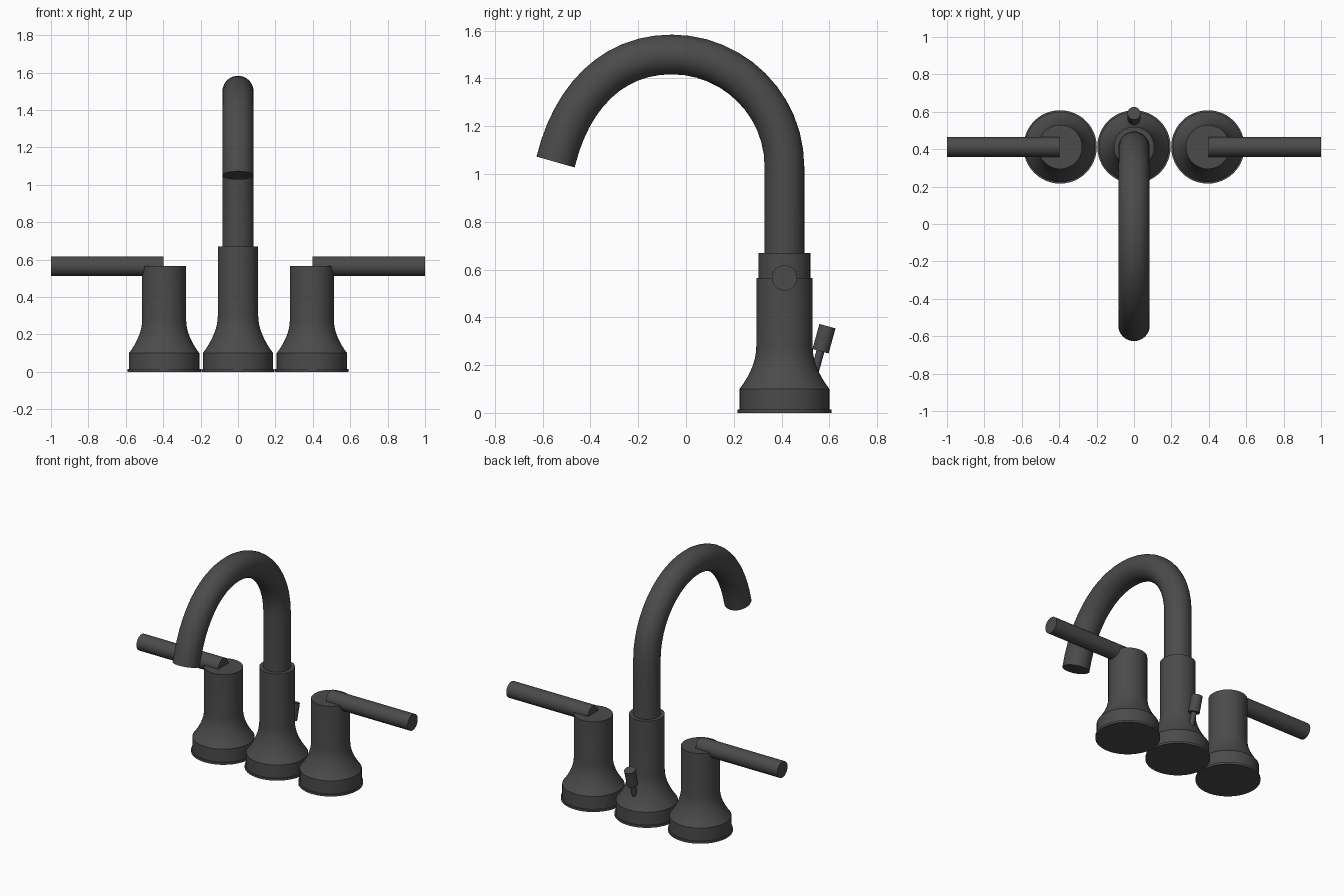
import bpy, bmesh, math
from mathutils import Vector

if "Cube" in bpy.data.objects:
    bpy.data.objects.remove(bpy.data.objects["Cube"])

CY = 0.412  # depth position of the three bases

metal = bpy.data.materials.new("dark_grey_metal")
metal.diffuse_color = (0.07, 0.07, 0.07, 1)
metal.use_nodes = True
metal.node_tree.nodes["Principled BSDF"].inputs["Base Color"].default_value = metal.diffuse_color


def sweep(name, path, radii, sides=40):
    """Tube with flat end caps along a path lying in a plane; one radius per point."""
    bm = bmesh.new()
    pts = [Vector(p) for p in path]
    rings = []
    straight = (pts[-1] - pts[0]).normalized()
    side = Vector((1, 0, 0)) if abs(straight.x) < 0.9 else Vector((0, 1, 0))
    for i, p in enumerate(pts):
        a, b = pts[max(i - 1, 0)], pts[min(i + 1, len(pts) - 1)]
        t = (b - a).normalized()
        up = t.cross(side).normalized()
        ring = []
        for k in range(sides):
            ang = 2 * math.pi * k / sides
            ring.append(bm.verts.new(p + radii[i] * (math.cos(ang) * side + math.sin(ang) * up)))
        rings.append(ring)
    for r0, r1 in zip(rings, rings[1:]):
        for k in range(sides):
            n = (k + 1) % sides
            bm.faces.new((r0[k], r0[n], r1[n], r1[k]))
    bm.faces.new(rings[0])
    bm.faces.new(rings[-1])
    bmesh.ops.recalc_face_normals(bm, faces=bm.faces)
    return finish(name, bm)


def finish(name, bm):
    me = bpy.data.meshes.new(name)
    bm.to_mesh(me)
    bm.free()
    ob = bpy.data.objects.new(name, me)
    bpy.context.collection.objects.link(ob)
    me.materials.append(metal)
    bpy.ops.object.select_all(action='DESELECT')
    ob.select_set(True)
    bpy.context.view_layer.objects.active = ob
    bpy.ops.object.shade_smooth_by_angle(angle=math.radians(30))
    return ob


def lathe(name, x, profile, sides=48):
    """Turned body from (radius, z) pairs, closed at both ends."""
    bm = bmesh.new()
    rings = [[bm.verts.new((x + r * math.cos(2 * math.pi * k / sides),
                            CY + r * math.sin(2 * math.pi * k / sides), z))
              for k in range(sides)] for r, z in profile]
    for r0, r1 in zip(rings, rings[1:]):
        for k in range(sides):
            n = (k + 1) % sides
            bm.faces.new((r0[k], r0[n], r1[n], r1[k]))
    bm.faces.new(rings[0])
    bm.faces.new(rings[-1])
    bmesh.ops.recalc_face_normals(bm, faces=bm.faces)
    return finish(name, bm)


def body_profile(neck, flare_top, top):
    """Foot disc, straight skirt, concave flare, straight neck."""
    prof = [(0.196, 0), (0.196, 0.014), (0.188, 0.014), (0.188, 0.1)]
    for i in range(1, 9):
        t = i / 8
        prof.append((neck + (0.188 - neck) * (1 - t) ** 1.9, 0.1 + (flare_top - 0.1) * t))
    return prof + [(neck, top)]


# Handle bodies and levers, mirrored left and right
for label, s in (("left", -1), ("right", 1)):
    lathe(label + "_handle_body", s * 0.395, body_profile(0.118, 0.275, 0.565))
    sweep(label + "_lever", [(s * 0.397, CY, 0.565), (s * 1.0, CY, 0.565)], [0.053] * 2)

# Spout column
lathe("spout_column", 0, body_profile(0.108, 0.30, 0.67))


# Gooseneck spout: straight riser followed by two Bezier arcs
def bezier(p, n):
    out = []
    for i in range(1, n + 1):
        t = i / n
        c = ((1 - t) ** 3, 3 * t * (1 - t) ** 2, 3 * t * t * (1 - t), t ** 3)
        out.append((0, sum(w * q[0] for w, q in zip(c, p)), sum(w * q[1] for w, q in zip(c, p))))
    return out


path = [(0, CY, 0.6), (0, CY, 0.85), (0, CY, 1.03)]
path += bezier([(CY, 1.03), (CY, 1.29), (0.2, 1.5), (-0.06, 1.5)], 12)
path += bezier([(-0.06, 1.5), (-0.31, 1.5), (-0.48, 1.32), (-0.546, 1.05)], 12)
sweep("spout", path, [0.083] * len(path))

# Drain lift rod and its knob, tilted backwards
sweep("lift_rod", [(0, 0.515, 0.09), (0, 0.566, 0.27)], [0.017] * 2, 24)
sweep("lift_knob", [(0, 0.563, 0.258), (0, 0.592, 0.363)], [0.035] * 2, 32)
